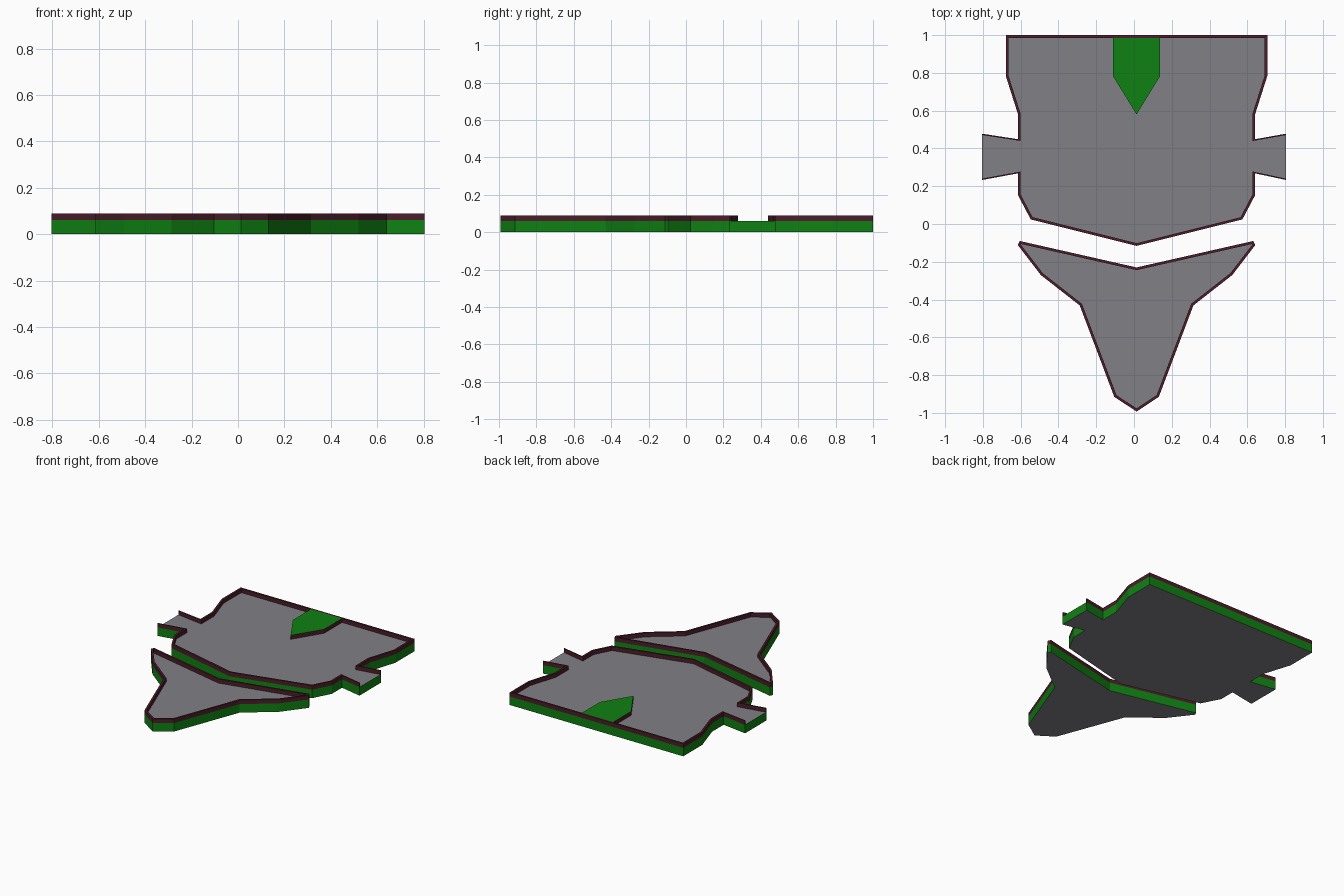
import bpy, bmesh
from mathutils import Vector
from mathutils.geometry import intersect_line_line_2d, normal

AXIS = 0.0135      # centre line of the symmetric outlines
TAB = 0.805        # outer end of the side tabs
FLOOR, TOP = 0.061, 0.09

if "Cube" in bpy.data.objects:
    bpy.data.objects.remove(bpy.data.objects["Cube"])


def material(name, rgb):
    m = bpy.data.materials.new(name)
    m.use_nodes = True
    m.diffuse_color = (*rgb, 1)
    m.node_tree.nodes["Principled BSDF"].inputs["Base Color"].default_value = (*rgb, 1)
    return m


GREY = material("grey", (0.22, 0.22, 0.24))
GREEN = material("green", (0.005, 0.22, 0.006))
MAROON = material("maroon", (0.07, 0.012, 0.022))


def outline(half):
    """Mirror the right half into a counterclockwise loop."""
    pts = half + [(-x, y) for x, y in reversed(half) if x > 0]
    return [Vector((max(-TAB, min(TAB, x + AXIS)), y)) for x, y in pts]


def finish(name, bm, mats):
    bmesh.ops.recalc_face_normals(bm, faces=bm.faces)
    me = bpy.data.meshes.new(name)
    bm.to_mesh(me)
    bm.free()
    for m in mats:
        me.materials.append(m)
    ob = bpy.data.objects.new(name, me)
    bpy.context.collection.objects.link(ob)
    return ob


def slab(name, pts, z0, z1, cap, side):
    """Extruded outline with its own colours for caps and sides."""
    bm = bmesh.new()
    base = bm.faces.new([bm.verts.new((p.x, p.y, z0)) for p in pts])
    new = bmesh.ops.extrude_face_region(bm, geom=[base], use_keep_orig=True)["geom"]
    bmesh.ops.translate(bm, vec=(0, 0, z1 - z0),
                        verts=[v for v in new if isinstance(v, bmesh.types.BMVert)])
    bm.normal_update()
    for f in bm.faces:
        f.material_index = 0 if abs(f.normal.z) > 0.5 else 1
    return finish(name, bm, [cap, side])


def rim_width(a, b):
    """Tab ends are open, tab sides thin, all other edges full width."""
    ends = sum(abs(p.x) > TAB - 0.001 for p in (a, b))
    return (0.014, 0.007, 0)[ends]


def rim(name, pts):
    """Raised border just inside the outline."""
    n = len(pts)
    widths = [rim_width(pts[i], pts[(i + 1) % n]) for i in range(n)]
    lines = []
    for i in range(n):
        a, b = pts[i], pts[(i + 1) % n]
        d = (b - a).normalized()
        inward = Vector((-d.y, d.x)) * widths[i]
        lines.append((a + inward, d))
    bm = bmesh.new()
    rings = []
    for i in range(n):
        (p, d), (q, e) = lines[i - 1], lines[i]
        t = (q - p).cross(e) / d.cross(e)
        inner = p + d * t
        rings.append([bm.verts.new((v.x, v.y, z)) for v, z in
                      ((pts[i], FLOOR), (pts[i], TOP), (inner, TOP), (inner, FLOOR))])
    for i in range(n):
        j = (i + 1) % n
        if widths[i]:
            for k in range(3):
                bm.faces.new((rings[i][k], rings[j][k], rings[j][k + 1], rings[i][k + 1]))
        else:
            bm.faces.new(rings[i])
            bm.faces.new(rings[j])
    return finish(name, bm, [MAROON])


# Main deck with side tabs
deck = outline([(0, -0.116), (0.56, 0.024), (0.628, 0.153), (0.628, 0.268),
                (0.83, 0.233), (0.83, 0.478), (0.628, 0.449), (0.628, 0.582),
                (0.692, 0.783), (0.692, 1.0)])
# Swept front section
nose = outline([(0, -0.993), (0.118, -0.915), (0.301, -0.431), (0.507, -0.27),
                (0.629, -0.111), (0.618, -0.09), (0, -0.23)])
for name, pts in (("main_deck", deck), ("nose_section", nose)):
    slab(name, pts, 0, FLOOR, GREY, GREEN)
    rim(name + "_rim", pts)

# Raised pointed marker at the rear
marker = outline([(0, 0.58), (0.125, 0.783), (0.125, 0.987)])
slab("rear_marker", marker, FLOOR, TOP, GREEN, MAROON)
